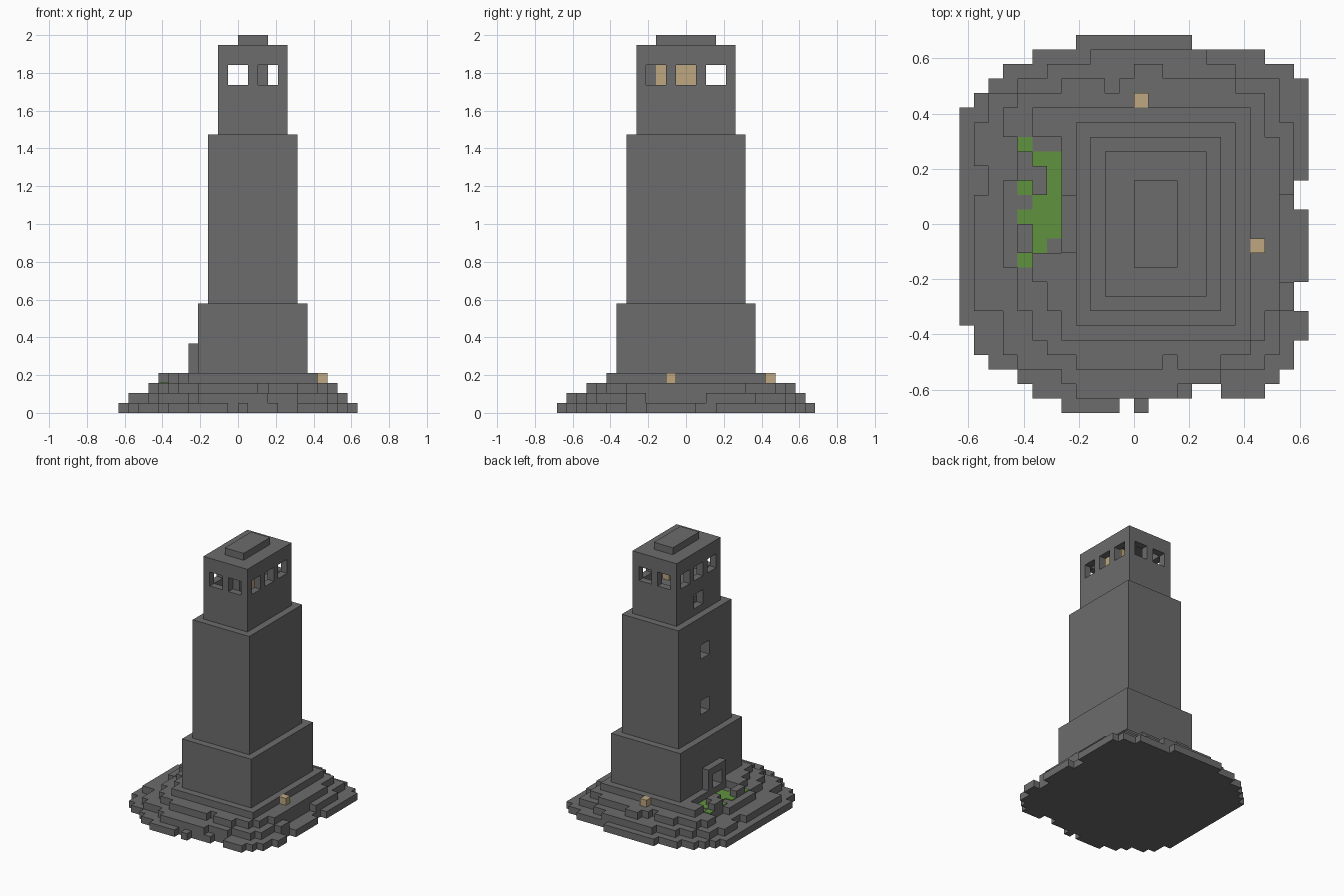
import bpy
import bmesh
from mathutils import Vector

cube = bpy.data.objects.get("Cube")
if cube:
    bpy.data.objects.remove(cube, do_unlink=True)

U = 1 / 19  # edge of one block


def material(name, rgb):
    mat = bpy.data.materials.new(name)
    mat.use_nodes = True
    colour = (*rgb, 1)
    mat.diffuse_color = colour
    mat.node_tree.nodes["Principled BSDF"].inputs["Base Color"].default_value = colour
    return mat


STONE = material("dark stone", (0.15, 0.15, 0.15))
TAN = material("tan", (0.51, 0.39, 0.22))
GREEN = material("grass green", (0.12, 0.29, 0.05))


def cells(boxes):
    """All block positions inside boxes given as x, x, y, y, z, z."""
    return {(x, y, z)
            for x0, x1, y0, y1, z0, z1 in boxes
            for x in range(x0, x1) for y in range(y0, y1) for z in range(z0, z1)}


def block_part(name, mat, boxes, cuts=(), height=1.0):
    """Skin the outside of a set of blocks; height squashes blocks into plates."""
    solid = cells(boxes) - cells(cuts)
    bm = bmesh.new()
    verts = {}

    def vert(p):
        key = tuple(p)
        if key not in verts:
            z = key[2] if height == 1 else base + (key[2] - base) * height
            verts[key] = bm.verts.new((key[0] * U, key[1] * U, z * U))
        return verts[key]

    base = min(c[2] for c in solid)
    for c in sorted(solid):
        for axis in range(3):
            for side in (0, 1):
                step = [0, 0, 0]
                step[axis] = 1 if side else -1
                if tuple(a + b for a, b in zip(c, step)) in solid:
                    continue
                a, b = (axis + 1) % 3, (axis + 2) % 3
                ring = []
                for i, j in ((0, 0), (1, 0), (1, 1), (0, 1)):
                    p = list(c)
                    p[axis] += side
                    p[a] += i
                    p[b] += j
                    ring.append(vert(p))
                bm.faces.new(ring if side else ring[::-1])
    bmesh.ops.dissolve_limit(bm, angle_limit=0.01, verts=bm.verts[:], edges=bm.edges[:])
    mesh = bpy.data.meshes.new(name)
    bm.to_mesh(mesh)
    bm.free()
    mesh.materials.append(mat)
    obj = bpy.data.objects.new(name, mesh)
    bpy.context.collection.objects.link(obj)
    return obj


def layer(name, z, rects):
    block_part(name, STONE, [(*r, z, z + 1) for r in rects])


# Ragged stepped mound, one layer per step
layer("mound_bottom", 0, [
    (-4, 4, 12, 13), (-7, 9, 11, 12), (-9, 11, 10, 11), (-10, 12, 9, 10),
    (-11, 12, 8, 9), (-12, 12, 3, 8), (-12, 11, -7, 3), (11, 12, -4, 1),
    (11, 12, -8, -6), (-11, 11, -9, -7), (-10, 11, -10, -9), (-8, 10, -11, -10),
    (-7, 4, -12, -11), (6, 9, -12, -11), (-5, -1, -13, -12), (0, 1, -13, -12)])
layer("mound_second", 1, [
    (-3, 5, 11, 12), (-6, 7, 10, 11), (-8, 10, 9, 10), (-10, 10, 7, 9),
    (-11, 11, 4, 7), (-10, 11, 2, 4), (-11, 10, -4, 2), (-11, 11, -6, -4),
    (-9, 10, -9, -6), (-8, 9, -10, -9), (-5, 6, -11, -10), (-4, 3, -12, -11)])
layer("mound_third", 2, [
    (0, 2, 10, 11), (-5, -2, 9, 10), (-1, 7, 9, 10), (-8, 9, 8, 9),
    (-9, 9, 6, 8), (-8, 10, 3, 6), (-9, 10, -3, 3), (-8, 10, -6, -3),
    (-7, 9, -8, -6), (-6, 8, -9, -8), (-4, 2, -10, -9), (3, 6, -10, -9)])
layer("mound_top", 3, [
    (-5, 8, -8, 8), (-7, -5, 6, 8), (-8, -7, 3, 5), (-7, -6, 2, 4),
    (-8, -7, -2, 0), (-7, -6, -4, -2), (-6, -5, -6, -2)])

# Grass in front of the doorway
block_part("grass_patch", GREEN, [
    (x0, x1, y0, y1, 3, 4) for x0, x1, y0, y1 in (
        (-6, -5, -1, 5), (-7, -6, 4, 5), (-7, -6, -2, 2), (-8, -7, 5, 6),
        (-8, -7, 2, 3), (-8, -7, 0, 1), (-8, -7, -3, -2))], height=0.1)

# Small tan blocks resting on the mound
block_part("side_tan_block", TAN, [(8, 9, -2, -1, 3, 4)])
block_part("back_tan_block", TAN, [(0, 1, 8, 9, 3, 4)])

# Tower: three shrinking storeys, cap and door surround, hollowed inside
side_windows = [(-2, 5, y, y + 2, 33, 35) for y in (-4, -1, 2)]
front_windows = [(x, x + 2, -5, 5, 33, 35) for x in (-1, 2)]
stair_windows = [(-3, 0, -1, 1, z, z + 2) for z in (14, 22, 29)]
block_part("tower", STONE, [
    (-4, 7, -7, 7, 4, 11), (-3, 6, -6, 6, 11, 28), (-2, 5, -5, 5, 28, 37),
    (0, 3, -3, 3, 37, 38), (-5, -4, -2, 2, 4, 7)],
    side_windows + front_windows + stair_windows
    + [(-1, 4, -4, 4, 32, 36), (-5, -2, -1, 1, 4, 6)])

# Steps showing behind the stair windows
block_part("stair_blocks", STONE, [(-1, 0, -1, 0, z, z + 1) for z in (14, 22, 29)])

# Partition inside the lookout room
block_part("room_pillar", STONE, [(2, 3, -4, -3, 32, 36)])
block_part("room_partition", TAN, [(2, 3, -3, 1, 32, 36)])
